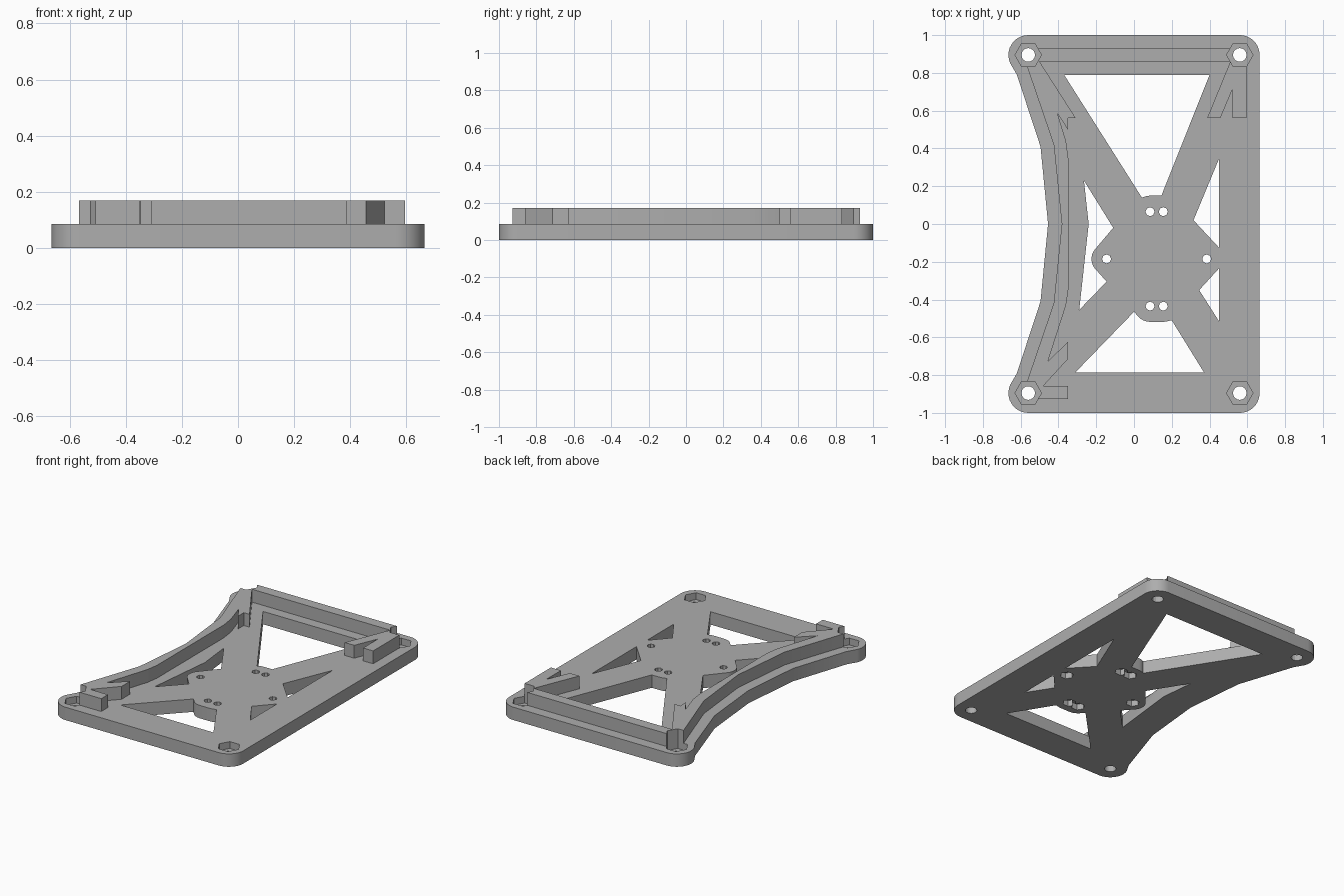
import bpy, bmesh, math
from mathutils import Vector

cube = bpy.data.objects.get("Cube")
if cube:
    bpy.data.objects.remove(cube, do_unlink=True)

PLATE_TOP, RIB_TOP = 0.085, 0.17

grey = bpy.data.materials.new("mid_grey")
grey.use_nodes = True
grey.diffuse_color = (0.42, 0.42, 0.42, 1)
grey.node_tree.nodes["Principled BSDF"].inputs["Base Color"].default_value = (0.42, 0.42, 0.42, 1)


def arc(cx, cy, r, a0, a1, n=10):
    """Points along an arc, angles in degrees."""
    angles = [math.radians(a0 + (a1 - a0) * i / n) for i in range(n + 1)]
    return [(cx + r * math.cos(a), cy + r * math.sin(a)) for a in angles]


def ring(centre, r, n):
    return arc(*centre, r, 0, 360, n)[:-1]


def prism(name, outline, z0, z1):
    """Extrude a flat outline between two heights."""
    bm = bmesh.new()
    face = bm.faces.new([bm.verts.new((x, y, z0)) for x, y in outline])
    top = bmesh.ops.extrude_face_region(bm, geom=[face])["geom"]
    bmesh.ops.translate(bm, vec=Vector((0, 0, z1 - z0)),
                        verts=[v for v in top if isinstance(v, bmesh.types.BMVert)])
    bmesh.ops.recalc_face_normals(bm, faces=bm.faces)
    mesh = bpy.data.meshes.new(name)
    bm.to_mesh(mesh)
    bm.free()
    mesh.materials.append(grey)
    ob = bpy.data.objects.new(name, mesh)
    bpy.context.collection.objects.link(ob)
    return ob


def cut(ob, cutters):
    """Subtract the cutters and discard them."""
    for c in cutters:
        c.hide_render = True
        mod = ob.modifiers.new("cut", 'BOOLEAN')
        mod.operation, mod.solver, mod.object = 'DIFFERENCE', 'EXACT', c
    graph = bpy.context.evaluated_depsgraph_get()
    mesh = bpy.data.meshes.new_from_object(ob.evaluated_get(graph))
    ob.modifiers.clear()
    ob.data = mesh
    for c in cutters:
        bpy.data.objects.remove(c, do_unlink=True)


# Base plate: three square-on rounded corners and a waisted left edge
R, CX, CY = 0.105, 0.56, 0.895
waist = [(-0.62, 0.79), (-0.495, 0.41), (-0.455, 0), (-0.495, -0.41), (-0.62, -0.79)]
outline = (arc(CX, -CY, R, -90, 0) + arc(CX, CY, R, 0, 90)
           + arc(-CX, CY, R, 90, 205) + waist + arc(-CX, -CY, R, 155, 270))
plate = prism("base_plate", outline, 0, PLATE_TOP)

# Openings between the arms of the cross
openings = [
    [(-0.37, 0.79), (0.40, 0.79), (0.145, 0.15)] + arc(0.085, 0.065, 0.085, 90, 120, 3),
    [(-0.31, -0.785), (0.37, -0.785), (0.20, -0.51)]
    + arc(0.155, -0.435, 0.083, -70, -90, 2) + arc(0.085, -0.435, 0.083, -90, -135, 5) + [(0, -0.465)],
    [(-0.265, 0.23), (-0.11, -0.02)] + arc(-0.145, -0.185, 0.08, 135, 225)
    + [(-0.145, -0.305), (-0.29, -0.455), (-0.24, 0)],
    [(0.45, 0.345), (0.315, 0.02), (0.45, -0.125)],
    [(0.45, -0.235), (0.345, -0.35), (0.45, -0.515)],
]
cutters = [prism("opening_cutter", o, -0.1, 0.3) for o in openings]

# Corner screw holes with hexagonal nut pockets on top
corners = [(sx * CX, sy * CY) for sx in (-1, 1) for sy in (-1, 1)]
for c in corners:
    cutters.append(prism("screw_hole_cutter", ring(c, 0.036, 16), -0.1, 0.3))
    cutters.append(prism("nut_pocket_cutter", ring(c, 0.07, 6), 0.04, 0.3))

# Hub screw holes with hexagonal pockets underneath
hub = [(x, y) for x in (0.085, 0.155) for y in (0.065, -0.435)]
hub += [(-0.145, -0.185), (0.385, -0.185)]
for c in hub:
    cutters.append(prism("hub_hole_cutter", ring(c, 0.024, 8), -0.1, 0.3))
    cutters.append(prism("hub_pocket_cutter", ring(c, 0.042, 6), -0.1, 0.04))
cut(plate, cutters)

# Raised rib: back wall, right fork, curved left wall and front left fork
rib_outline = [
    # right fork
    (-0.595, 0.93), (0.595, 0.93), (0.595, 0.56), (0.522, 0.56), (0.522, 0.715),
    (0.457, 0.56), (0.387, 0.56), (0.51, 0.86),
    # back left spur
    (-0.50, 0.86), (-0.308, 0.56), (-0.35, 0.56), (-0.35, 0.50), (-0.405, 0.585),
    # inner edge of the left wall
    (-0.36, 0.44), (-0.348, 0.35), (-0.348, -0.35), (-0.36, -0.43), (-0.455, -0.725),
    # front left fork
    (-0.35, -0.625), (-0.35, -0.715), (-0.48, -0.857), (-0.35, -0.857), (-0.35, -0.927),
    (-0.595, -0.927),
    # outer edge of the left wall
    (-0.565, -0.83), (-0.425, -0.42), (-0.382, 0), (-0.425, 0.42), (-0.565, 0.83),
]
rib = prism("raised_rib", rib_outline, PLATE_TOP, RIB_TOP)
cut(rib, [prism("rib_pocket_cutter", ring(c, 0.07, 6), 0.02, 0.3) for c in corners])

# Smooth the rounded corners while keeping every hard edge
bpy.ops.object.select_all(action='DESELECT')
for ob in (plate, rib):
    ob.select_set(True)
bpy.context.view_layer.objects.active = plate
bpy.ops.object.shade_smooth_by_angle(angle=math.radians(20))
